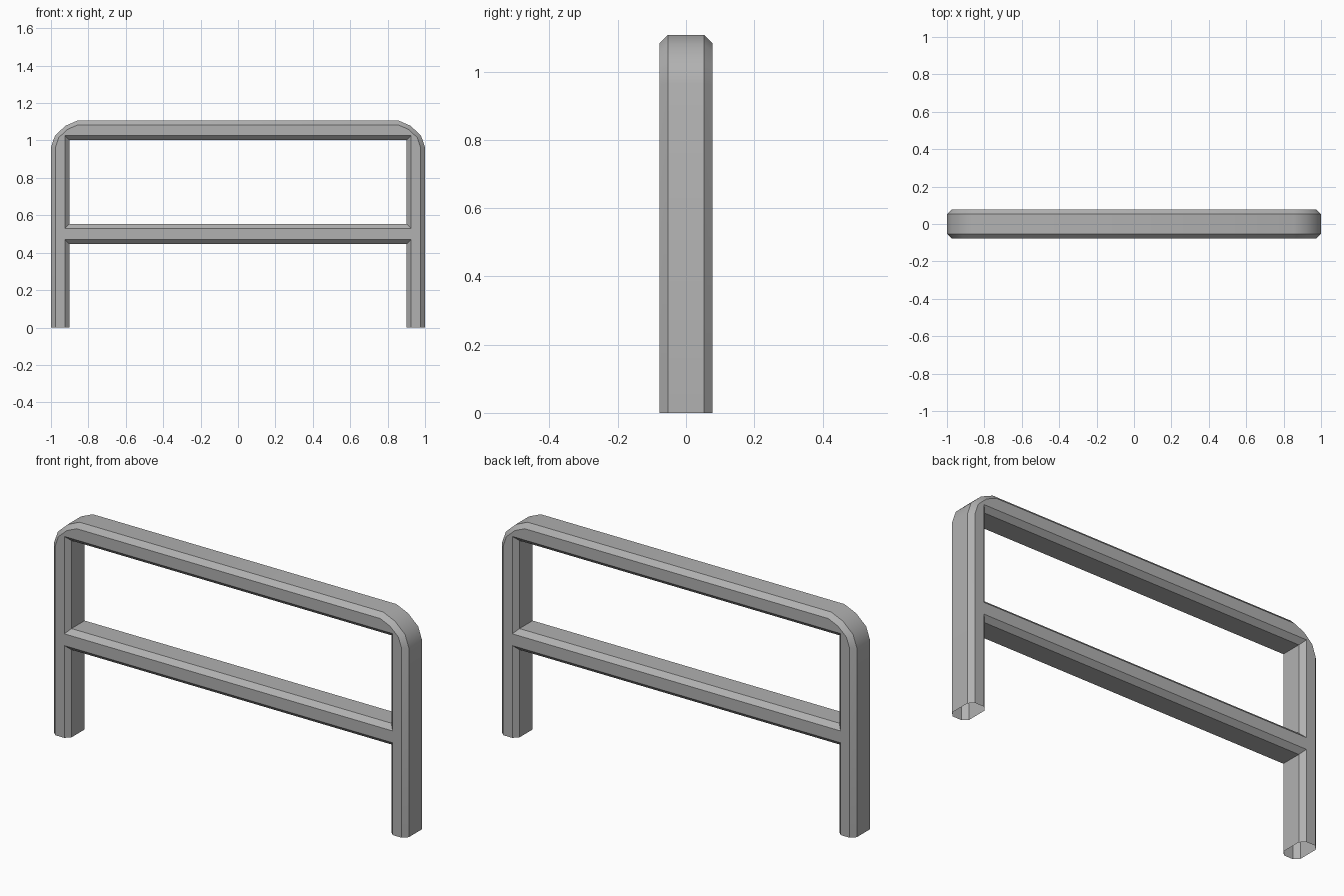
import bpy, bmesh
from math import radians

if "Cube" in bpy.data.objects:
    bpy.data.objects.remove(bpy.data.objects["Cube"])

C = 0.024                 # chamfer width
Y0, Y1 = 0.053, 0.077     # half depth at the walls / at the flat faces
R, CX, CZ = 0.145, 0.855, 0.963   # shoulder size and centre
SHOULDER = ((1, 0), (0.85, 0.44), (0.46, 0.80), (0, 1))   # flattened three-sided arc


def outer(d):
    """Outside outline, inset by d, open at the floor."""
    r = R - d
    half = [(CX + r, 0)] + [(CX + r * u, CZ + r * v) for u, v in SHOULDER]
    return half + [(-x, z) for x, z in reversed(half)]


def upper(d):
    """Window between top bar and middle rail, grown by d."""
    x, lo, hi = 0.901 + d, 0.554 - d, 1.002 + d
    return [(x, lo), (x, hi), (-x, hi), (-x, lo)]


def lower(d):
    """Opening below the middle rail, grown by d."""
    x, hi = 0.901 + d, 0.446 + d
    return [(x, 0), (x, hi), (-x, hi), (-x, 0)]


bm = bmesh.new()
caps = {-Y1: [], Y1: []}
floor_pts = {-Y1: [], Y1: []}

# Chamfered walls for the outside and both openings
for outline, closed in ((outer, False), (upper, True), (lower, False)):
    rows = [[bm.verts.new((x, y, z)) for x, z in outline(d)]
            for d, y in ((C, -Y1), (0, -Y0), (0, Y0), (C, Y1))]
    n = len(rows[0])
    for a, b in zip(rows, rows[1:]):
        for i in range(n if closed else n - 1):
            j = (i + 1) % n
            bm.faces.new((a[i], a[j], b[j], b[i]))
    for row, y in ((rows[0], -Y1), (rows[-1], Y1)):
        for i in range(n if closed else n - 1):
            caps[y].append(bm.edges.get((row[i], row[(i + 1) % n])))
        if not closed:
            floor_pts[y].append((row[0], row[-1]))

# Flat front and back faces with the window left open; leg ends stay hollow
for y, edges in caps.items():
    for a, b in zip(*floor_pts[y]):
        edges.append(bm.edges.new((a, b)))
    bmesh.ops.triangle_fill(bm, edges=edges, use_beauty=True, normal=(0, y, 0))

bmesh.ops.recalc_face_normals(bm, faces=bm.faces[:])
bmesh.ops.dissolve_limit(bm, angle_limit=radians(1), verts=bm.verts[:], edges=bm.edges[:])
mesh = bpy.data.meshes.new("barrier_frame")
bm.to_mesh(mesh)
bm.free()
frame = bpy.data.objects.new("barrier_frame", mesh)
bpy.context.collection.objects.link(frame)

# Dark grey paint
paint = bpy.data.materials.new("dark_grey")
paint.diffuse_color = (0.44, 0.44, 0.44, 1)
paint.use_nodes = True
paint.node_tree.nodes["Principled BSDF"].inputs["Base Color"].default_value = paint.diffuse_color
mesh.materials.append(paint)

# Smooth shoulders, sharp chamfers
bpy.context.view_layer.objects.active = frame
frame.select_set(True)
bpy.ops.object.shade_smooth_by_angle(angle=radians(35))
